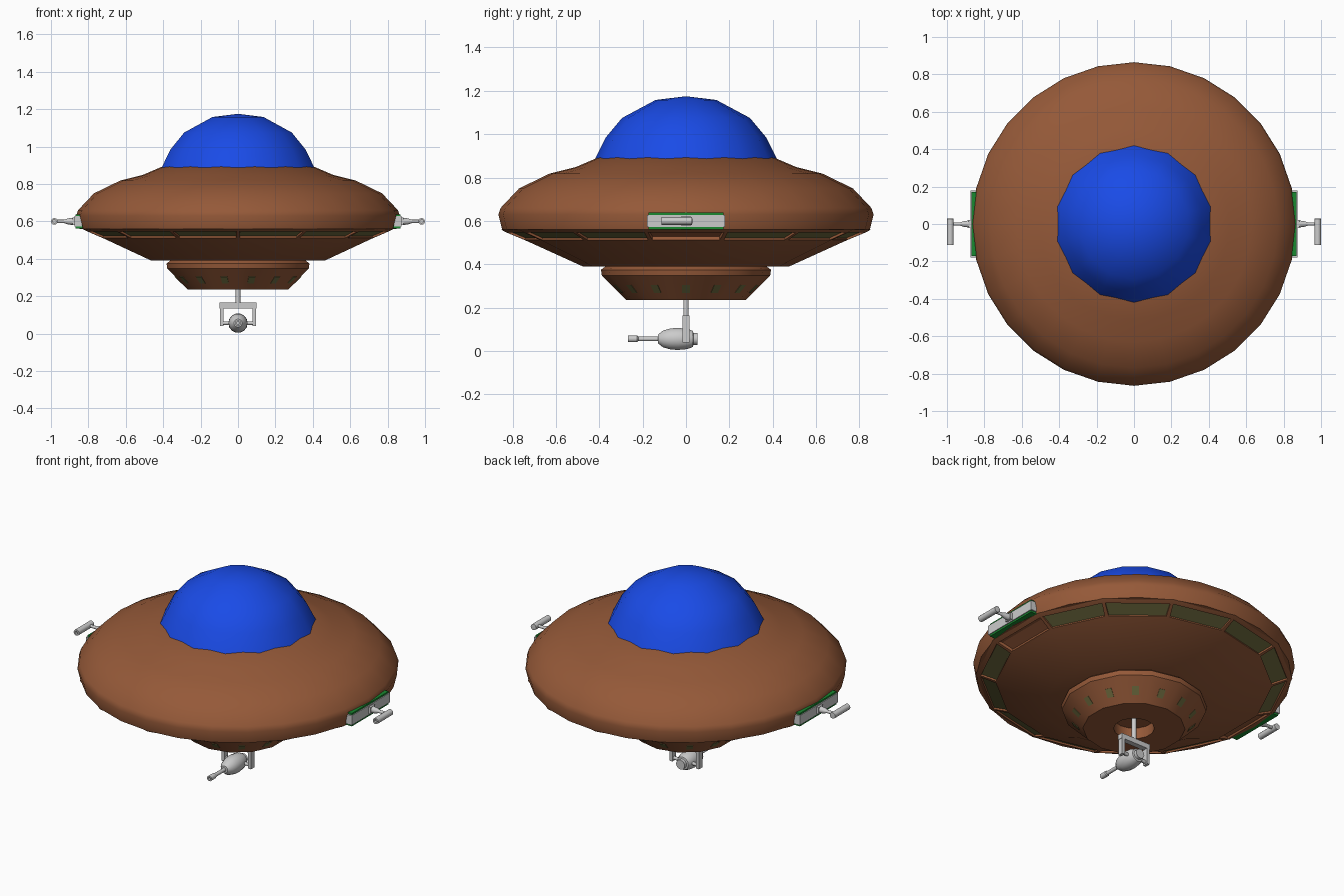
import bpy, bmesh, math
from mathutils import Matrix, Vector

if "Cube" in bpy.data.objects:
    bpy.data.objects.remove(bpy.data.objects["Cube"])

def material(name, rgb):
    m = bpy.data.materials.new(name)
    m.diffuse_color = (*rgb, 1)
    m.use_nodes = True
    m.node_tree.nodes["Principled BSDF"].inputs["Base Color"].default_value = m.diffuse_color
    return m

BROWN = material("hull_brown", (0.30, 0.10, 0.04))
BLUE = material("dome_blue", (0.01, 0.07, 0.80))
KHAKI = material("window_khaki", (0.16, 0.15, 0.05))
GREEN = material("frame_green", (0.01, 0.25, 0.03))
SIDES = 14
HALF = math.pi / SIDES

def finish(bm, name, mats=(), angle=40):
    bmesh.ops.recalc_face_normals(bm, faces=bm.faces)
    me = bpy.data.meshes.new(name)
    bm.to_mesh(me)
    bm.free()
    ob = bpy.data.objects.new(name, me)
    bpy.context.collection.objects.link(ob)
    for m in mats:
        me.materials.append(m)
    bpy.ops.object.select_all(action='DESELECT')
    ob.select_set(True)
    bpy.context.view_layer.objects.active = ob
    bpy.ops.object.shade_smooth_by_angle(angle=math.radians(angle))
    return ob

def lathe(profile, n, phase=0.0, matrix=Matrix()):
    """Revolve (radius, height) points about z; ends at radius 0 close the solid."""
    bm = bmesh.new()
    rings = []
    for r, z in profile:
        if r == 0:
            rings.append([bm.verts.new((0, 0, z))] * n)
        else:
            rings.append([bm.verts.new((r * math.cos(phase + math.tau * i / n),
                                        r * math.sin(phase + math.tau * i / n), z)) for i in range(n)])
    for a, b in zip(rings, rings[1:]):
        for i in range(n):
            j = (i + 1) % n
            bm.faces.new(list(dict.fromkeys((a[i], a[j], b[j], b[i]))))
    bmesh.ops.recalc_face_normals(bm, faces=bm.faces)
    bm.transform(matrix)
    return bm

def box(name, lo, hi, mats=()):
    lo, hi = Vector(lo), Vector(hi)
    bm = bmesh.new()
    bmesh.ops.create_cube(bm, size=1, matrix=Matrix.Translation((lo + hi) / 2) @ Matrix.Diagonal((*(hi - lo), 1)))
    return finish(bm, name, mats, 30)

TO_Y = Matrix.Rotation(-math.pi / 2, 4, 'X')   # lathe axis z -> +y
TO_X = Matrix.Rotation(math.pi / 2, 4, 'Y')    # lathe axis z -> +x

# glass dome
finish(lathe([(0, 0.86), (0.425, 0.875), (0.37, 0.985), (0.295, 1.075), (0.14, 1.158), (0, 1.175)],
             SIDES, HALF), "dome", [BLUE])

# upper saucer shell
finish(lathe([(0, 0.87), (0.40, 0.895), (0.51, 0.848), (0.63, 0.818), (0.77, 0.75), (0.855, 0.66),
              (0.865, 0.63), (0.848, 0.56), (0.80, 0.555), (0, 0.57)], SIDES * 2), "upper_hull", [BROWN])

# underside with recessed window band; bays facing the side guns stay open
bm = lathe([(0, 0.558), (0.852, 0.56), (0.835, 0.55), (0.735, 0.508), (0.475, 0.39), (0, 0.39)], SIDES, HALF)
band = [f for f in bm.faces if 0.51 < f.calc_center_median().z < 0.545]
for f in band:
    c = f.calc_center_median()
    bay = abs(c.y) < 0.05
    bmesh.ops.inset_individual(bm, faces=[f], thickness=0.014, depth=0)
    bmesh.ops.inset_individual(bm, faces=[f], thickness=0.001, depth=-0.018 if bay else -0.01)
    f.material_index = 0 if bay else 1
finish(bm, "lower_hull", [BROWN, KHAKI], 30)

# lower cabin with a well in its floor for the gun post
finish(lathe([(0, 0.40), (0.365, 0.395), (0.392, 0.375), (0.388, 0.348), (0.275, 0.235),
              (0.11, 0.235), (0.11, 0.30), (0, 0.30)], SIDES, HALF), "lower_cabin", [BROWN], 30)

# cabin windows
bm = bmesh.new()
for k in range(SIDES):
    place = (Matrix.Rotation(math.tau * k / SIDES, 4, 'Z') @ Matrix.Translation((0.318, 0, 0.289))
             @ Matrix.Rotation(math.radians(45), 4, 'Y'))
    bmesh.ops.create_cube(bm, size=1, matrix=place @ Matrix.Diagonal((0.008, 0.036, 0.05, 1)))
finish(bm, "cabin_windows", [KHAKI], 30)

# side gun stations
for side, s in (("right", 1), ("left", -1)):
    def span(x0, x1):
        return min(s * x0, s * x1), max(s * x0, s * x1)
    for part, x0, x1, y, z0, z1, mats in (
            ("hatch_frame", 0.80, 0.868, 0.172, 0.561, 0.638, [GREEN]),
            ("hatch_panel", 0.835, 0.873, 0.18, 0.572, 0.628, []),
            ("gun_base", 0.87, 0.885, 0.022, 0.58, 0.62, [])):
        a, b = span(x0, x1)
        box(f"{side}_{part}", (a, -y, z0), (b, y, z1), mats)
    at = Matrix.Diagonal((s, 1, 1, 1)) @ Matrix.Translation((0, 0, 0.60))
    finish(lathe([(0, 0.88), (0.02, 0.88), (0.016, 0.91), (0.009, 0.93), (0.009, 0.975), (0, 0.975)],
                 10, 0, at @ TO_X), f"{side}_gun_arm")
    at = Matrix.Translation((s * 0.982, 0, 0.60))
    finish(lathe([(0, -0.10), (0.009, -0.10), (0.009, -0.113), (0.018, -0.113), (0.018, 0.028), (0, 0.03)],
                 12, 0, at @ TO_Y), f"{side}_gun_tube")

# belly gun: post, yoke, axle, body and barrel
finish(lathe([(0, 0.15), (0.013, 0.15), (0.013, 0.30), (0, 0.30)], 10), "gun_post")
box("yoke_bar", (-0.098, -0.016, 0.135), (0.098, 0.016, 0.165))
for side, s in (("right", 1), ("left", -1)):
    a, b = sorted((s * 0.078, s * 0.096))
    box(f"{side}_yoke_arm", (a, -0.016, 0.04), (b, 0.016, 0.15))
GUN = Matrix.Translation((0, 0, 0.056))
finish(lathe([(0, -0.09), (0.01, -0.09), (0.01, 0.09), (0, 0.09)], 10, 0, GUN @ TO_X), "gun_axle")
finish(lathe([(0, -0.13), (0.022, -0.128), (0.04, -0.105), (0.05, -0.07), (0.052, -0.035), (0.048, 0.005),
              (0.038, 0.032), (0.028, 0.034), (0.028, 0.053), (0, 0.053)], 14, 0, GUN @ TO_Y), "gun_body")
finish(lathe([(0, -0.255), (0.008, -0.255), (0.008, -0.268), (0.016, -0.268), (0.016, -0.225), (0.011, -0.22),
              (0.011, -0.12), (0, -0.12)], 10, 0, GUN @ TO_Y), "gun_barrel")
